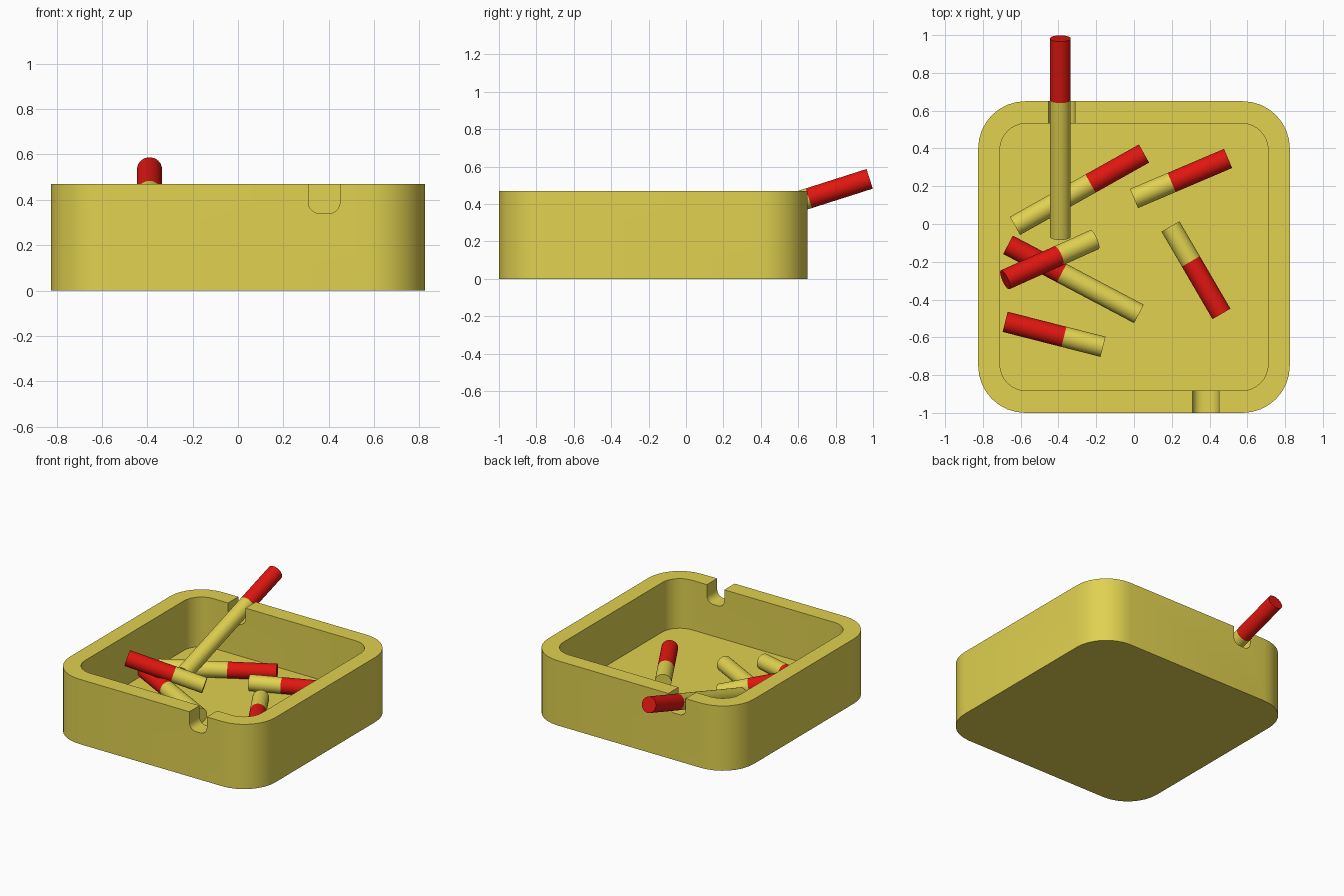
import bpy, bmesh, math
from mathutils import Vector, Matrix

if "Cube" in bpy.data.objects:
    bpy.data.objects.remove(bpy.data.objects["Cube"])

CY = -0.175      # tray centre in y
H = 0.47         # tray height
FLOOR = 0.11     # inner floor level
R = 0.055        # cigarette radius


def material(name, color):
    m = bpy.data.materials.new(name)
    m.diffuse_color = color
    m.use_nodes = True
    m.node_tree.nodes["Principled BSDF"].inputs["Base Color"].default_value = m.diffuse_color
    return m


yellow = material("yellow", (0.75, 0.64, 0.08, 1))
red = material("red", (0.75, 0.008, 0.005, 1))


def add_object(name, bm, mat=None):
    me = bpy.data.meshes.new(name)
    bmesh.ops.recalc_face_normals(bm, faces=bm.faces)
    bm.to_mesh(me)
    bm.free()
    ob = bpy.data.objects.new(name, me)
    bpy.context.collection.objects.link(ob)
    if mat:
        me.materials.append(mat)
    return ob


def smooth(ob):
    bpy.ops.object.select_all(action='DESELECT')
    ob.select_set(True)
    bpy.context.view_layer.objects.active = ob
    bpy.ops.object.shade_smooth_by_angle(angle=math.radians(35))


def rounded_prism(name, w, h, r, z0, z1, matrix, mat=None, seg=8):
    """Rounded rectangle in local xy, extruded along local z."""
    bm = bmesh.new()
    ring = []
    for q, (sx, sy) in enumerate([(1, 1), (-1, 1), (-1, -1), (1, -1)]):
        for i in range(seg + 1):
            a = math.pi / 2 * (q + i / seg)
            ring.append(bm.verts.new((sx * (w / 2 - r) + r * math.cos(a),
                                      sy * (h / 2 - r) + r * math.sin(a), z0)))
    face = bm.faces.new(ring)
    ext = bmesh.ops.extrude_face_region(bm, geom=[face])
    top = [v for v in ext["geom"] if isinstance(v, bmesh.types.BMVert)]
    bmesh.ops.translate(bm, verts=top, vec=(0, 0, z1 - z0))
    bm.transform(matrix)
    return add_object(name, bm, mat)


# Tray body and its cutters: the cavity and four rim notches
centre = Matrix.Translation((0, CY, 0))
tray = rounded_prism("tray", 1.65, 1.65, 0.25, 0, H, centre, yellow)
cutters = [rounded_prism("cavity_cutter", 1.42, 1.415, 0.14, FLOOR, 0.8, centre, yellow)]
notches = [(0.38, -0.94, 0), (-0.383, 0.593, 0), (0.767, 0.207, 90), (-0.767, -0.553, 90)]
for x, y, ang in notches:
    m = (Matrix.Translation((x, y, 0.49)) @ Matrix.Rotation(math.radians(ang), 4, 'Z')
         @ Matrix.Rotation(math.pi / 2, 4, 'X'))
    cutters.append(rounded_prism("notch_cutter", 0.14, 0.30, 0.05, -0.12, 0.12, m, yellow, 5))

bpy.context.view_layer.objects.active = tray
for c in cutters:
    c.hide_render = True
    mod = tray.modifiers.new("cut", 'BOOLEAN')
    mod.operation = 'DIFFERENCE'
    mod.solver = 'EXACT'
    mod.object = c
    bpy.ops.object.modifier_apply(modifier=mod.name)
for c in cutters:
    bpy.data.objects.remove(c)
smooth(tray)


def rod(name, a, b, mat):
    a, b = Vector(a), Vector(b)
    d = b - a
    bm = bmesh.new()
    bmesh.ops.create_cone(bm, cap_ends=True, segments=32, radius1=R, radius2=R, depth=d.length)
    bm.transform(Matrix.Translation((a + b) / 2) @ d.to_track_quat('Z', 'Y').to_matrix().to_4x4())
    smooth(add_object(name, bm, mat))


# Cigarettes: plain end, filter end, fraction of the length that is plain
Z = FLOOR + R
cigarettes = [
    ((-0.39, -0.068, 0.20), (-0.39, 0.982, 0.535), 0.69),    # leaning in the back notch
    ((-0.63, -0.01, Z), (0.053, 0.373, Z), 0.585),
    ((0.00, 0.135, Z), (0.498, 0.347, Z), 0.40),
    ((0.193, -0.013, Z), (0.463, -0.476, Z), 0.40),
    ((0.026, -0.476, Z), (-0.667, -0.11, Z), 0.59),
    ((-0.21, -0.083, 0.172), (-0.682, -0.295, 0.325), 0.40),  # resting on another
    ((-0.164, -0.65, Z), (-0.682, -0.518, Z), 0.40),
]
for i, (a, b, t) in enumerate(cigarettes, 1):
    mid = Vector(a).lerp(Vector(b), t)
    rod(f"cigarette_paper_{i}", a, mid, yellow)
    rod(f"cigarette_filter_{i}", mid, b, red)
